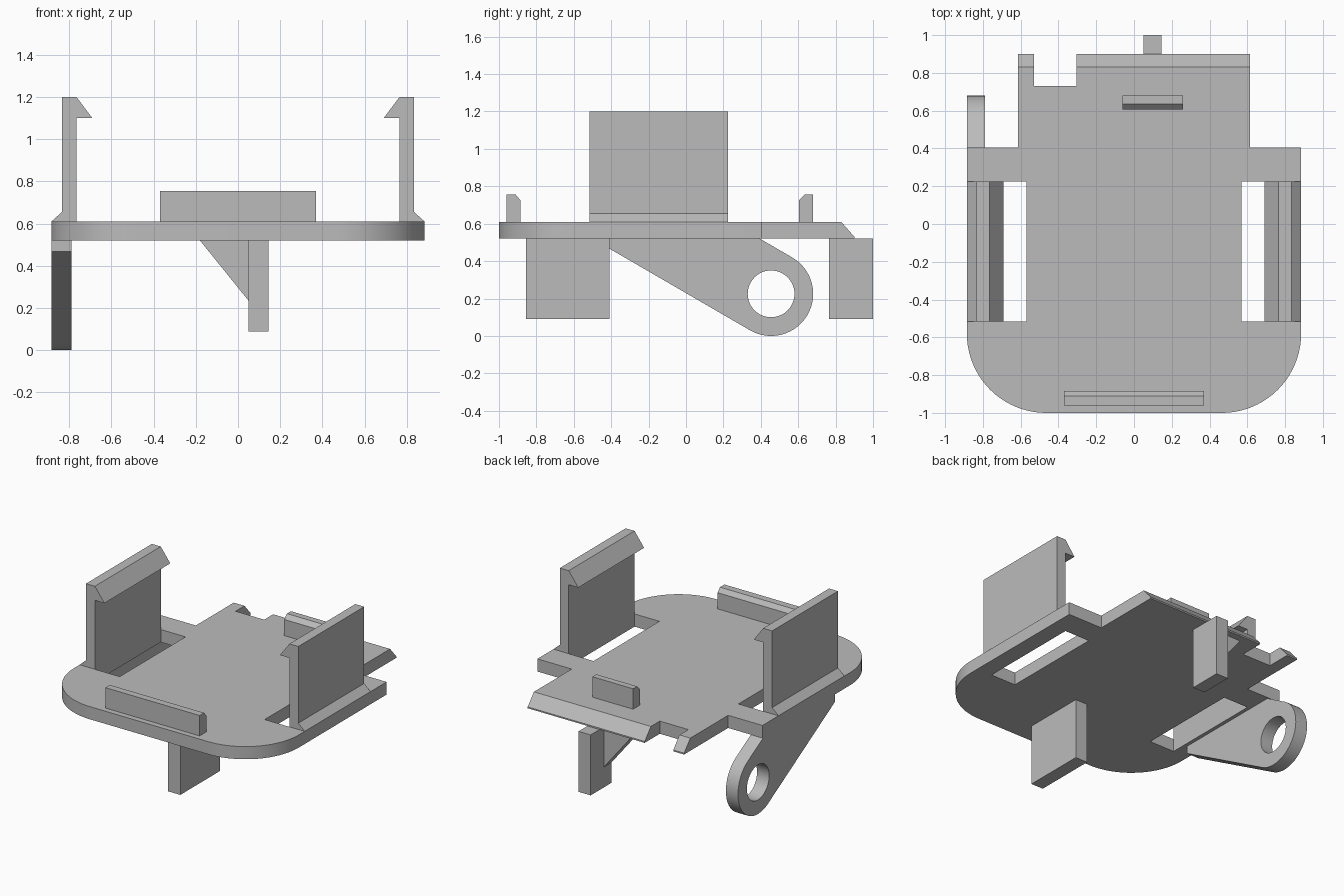
import bpy, bmesh
from math import cos, sin, radians

if "Cube" in bpy.data.objects:
    bpy.data.objects.remove(bpy.data.objects["Cube"], do_unlink=True)

grey = bpy.data.materials.new("plain grey")
grey.use_nodes = True
COLOR = (0.5, 0.5, 0.5, 1)
grey.diffuse_color = COLOR
grey.node_tree.nodes["Principled BSDF"].inputs["Base Color"].default_value = COLOR

PLACE = {"x": lambda a, b, t: (t, a, b),
         "y": lambda a, b, t: (a, t, b),
         "z": lambda a, b, t: (a, b, t)}


def prism(name, axis, lo, hi, profile):
    """Extrude a 2D profile along an axis from lo to hi."""
    bm = bmesh.new()
    face = bm.faces.new([bm.verts.new(PLACE[axis](a, b, lo)) for a, b in profile])
    moved = bmesh.ops.extrude_face_region(bm, geom=[face])["geom"]
    shift = PLACE[axis](0, 0, hi - lo)
    bmesh.ops.translate(bm, vec=shift, verts=[v for v in moved if isinstance(v, bmesh.types.BMVert)])
    bmesh.ops.recalc_face_normals(bm, faces=bm.faces)
    mesh = bpy.data.meshes.new(name)
    bm.to_mesh(mesh)
    bm.free()
    mesh.materials.append(grey)
    obj = bpy.data.objects.new(name, mesh)
    bpy.context.collection.objects.link(obj)
    return obj


def rect(a0, a1, b0, b1):
    return [(a0, b0), (a1, b0), (a1, b1), (a0, b1)]


def arc(ca, cb, r, start, end, steps):
    angles = [radians(start + (end - start) * i / steps) for i in range(steps + 1)]
    return [(ca + r * cos(t), cb + r * sin(t)) for t in angles]


def select(obj):
    bpy.ops.object.select_all(action="DESELECT")
    obj.select_set(True)
    bpy.context.view_layer.objects.active = obj


def cut(obj, cutter):
    """Subtract a cutter, then discard it."""
    mod = obj.modifiers.new("cut", "BOOLEAN")
    mod.operation, mod.solver, mod.object = "DIFFERENCE", "EXACT", cutter
    cutter.hide_render = True
    select(obj)
    bpy.ops.object.modifier_apply(modifier=mod.name)
    bpy.data.objects.remove(cutter, do_unlink=True)


def smooth(obj):
    select(obj)
    bpy.ops.object.shade_smooth_by_angle(angle=radians(25))


BOTTOM, TOP = 0.52, 0.61
SIDE, NECK = 0.885, 0.615

# Base plate: rounded front, narrower notched tail
outline = arc(-0.465, -0.58, 0.42, 180, 270, 20) + arc(0.465, -0.58, 0.42, 270, 360, 20)
outline += [(SIDE, 0.405), (NECK, 0.405), (NECK, 0.9), (-0.305, 0.9), (-0.305, 0.73),
            (-0.53, 0.73), (-0.53, 0.9), (-NECK, 0.9), (-NECK, 0.405), (-SIDE, 0.405)]
plate = prism("base_plate", "z", BOTTOM, TOP, outline)

# Slots beside the clips and the sloped tail edge
for s in (-1, 1):
    cut(plate, prism("slot_cutter", "z", 0.4, 0.7, rect(*sorted((s * 0.57, s * 0.765)), -0.515, 0.225)))
slope = [(0.83, TOP), (0.9, 0.53), (1.0, 0.53), (1.0, 0.7), (0.83, 0.7)]
cut(plate, prism("slope_cutter", "x", -1, 1, slope))
smooth(plate)

# Side clip walls with hooked tops and sloped feet
clip = [(0.765, TOP - 0.09), (SIDE, TOP - 0.09), (SIDE, TOP), (0.835, 0.655), (0.835, 1.2),
        (0.765, 1.2), (0.69, 1.1), (0.765, 1.1)]
for s, label in ((1, "left"), (-1, "right")):
    prism(label + "_clip", "y", -0.515, 0.225, [(s * x, z) for x, z in clip])

# Low retaining lips, bevelled on the edge facing the middle
prism("front_lip", "x", -0.37, 0.37,
      [(-0.96, TOP), (-0.885, TOP), (-0.885, 0.725), (-0.91, 0.755), (-0.96, 0.755)])
prism("back_lip", "x", -0.06, 0.26,
      [(0.605, TOP), (0.68, TOP), (0.68, 0.755), (0.635, 0.755), (0.605, 0.725)])

# Hanging tabs, with a triangular gusset on the back one
for label, y0, y1 in (("front", -0.855, -0.41), ("back", 0.765, 1.0)):
    prism(label + "_tab", "x", 0.05, 0.145, rect(y0, y1, 0.09, BOTTOM))
prism("back_gusset", "y", 0.765, 0.85, [(-0.18, BOTTOM), (0.05, BOTTOM), (0.05, 0.235)])

# Slanted arm ending in a ring
CY, CZ = 0.455, 0.225
arm = prism("ring_arm", "x", -SIDE, -0.79,
            [(0.395, BOTTOM), (-0.41, BOTTOM), (-0.41, 0.467)] + arc(CY, CZ, 0.225, -120, 60, 32))
cut(arm, prism("hole_cutter", "x", -1, -0.7, arc(CY, CZ, 0.125, 0, 352.5, 47)))
smooth(arm)
